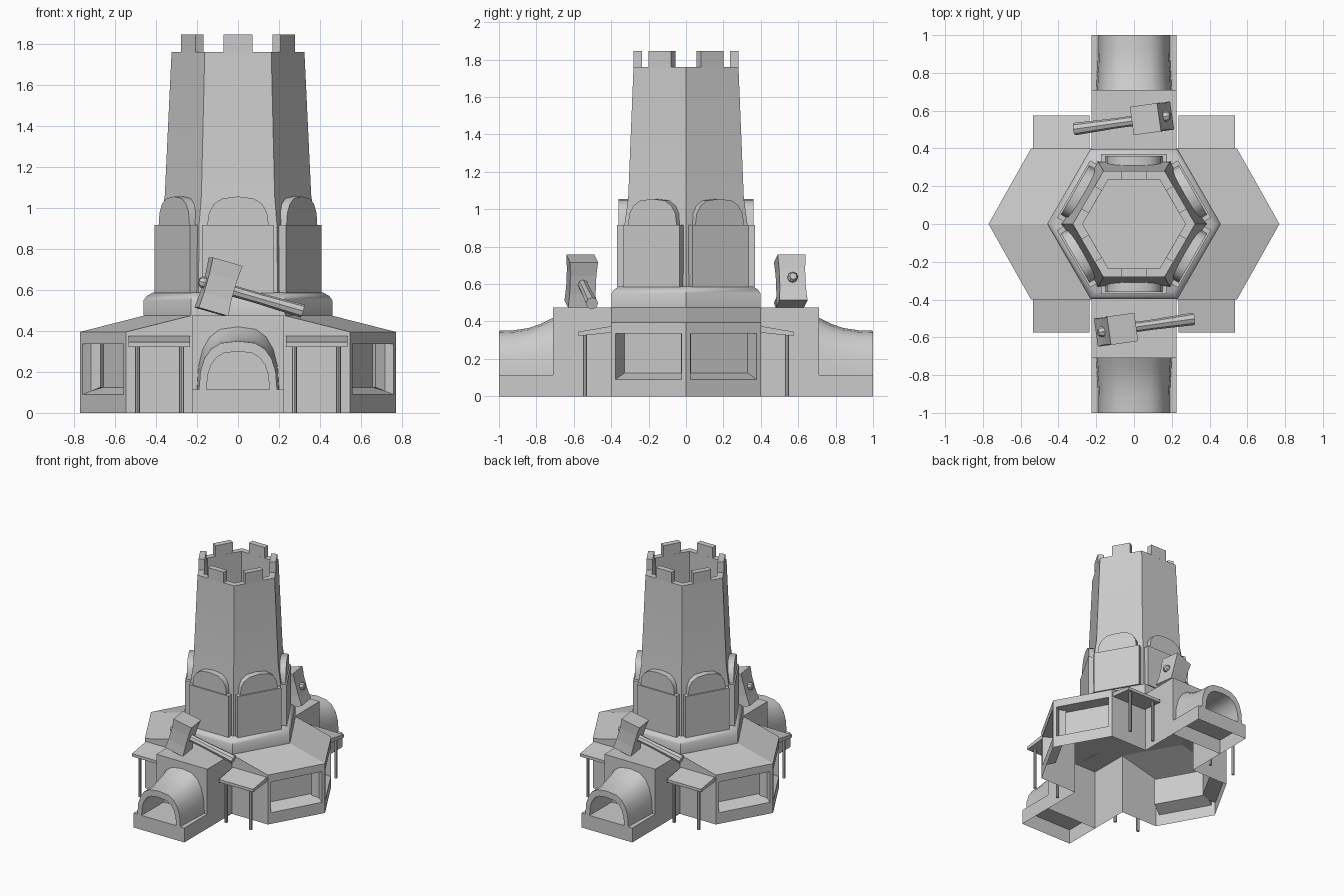
import bpy, bmesh
from math import cos, sin, pi, radians
from mathutils import Matrix, Vector

if "Cube" in bpy.data.objects:
    bpy.data.objects.remove(bpy.data.objects["Cube"], do_unlink=True)

stone = bpy.data.materials.new("grey stone")
stone.use_nodes = True
GREY = (0.6, 0.6, 0.6, 1)
stone.diffuse_color = GREY
stone.node_tree.nodes["Principled BSDF"].inputs["Base Color"].default_value = GREY


def finish(bm, name, matrix=None, smooth=0):
    """Turn a bmesh into a named object."""
    bmesh.ops.remove_doubles(bm, verts=bm.verts, dist=0.0005)
    bmesh.ops.recalc_face_normals(bm, faces=bm.faces)
    if matrix:
        bm.transform(matrix)
    mesh = bpy.data.meshes.new(name)
    bm.to_mesh(mesh)
    bm.free()
    mesh.materials.append(stone)
    ob = bpy.data.objects.new(name, mesh)
    bpy.context.collection.objects.link(ob)
    if smooth:
        bpy.ops.object.select_all(action='DESELECT')
        bpy.context.view_layer.objects.active = ob
        ob.select_set(True)
        bpy.ops.object.shade_smooth_by_angle(angle=radians(smooth))
    return ob


def loft(name, rings, caps=(True, True), closed=True, matrix=None, smooth=0):
    """Skin a list of point rings."""
    bm = bmesh.new()
    vs = [[bm.verts.new(p) for p in ring] for ring in rings]
    n = len(vs[0])
    for a, b in zip(vs, vs[1:]):
        for i in range(n if closed else n - 1):
            j = (i + 1) % n
            bm.faces.new((a[i], a[j], b[j], b[i]))
    for cap, ring in zip(caps, (vs[0], vs[-1])):
        if cap:
            bm.faces.new(ring)
    return finish(bm, name, matrix, smooth)


def ngon(r, z, sides=6, turn=0.0):
    return [(r * cos(2 * pi * i / sides + turn), r * sin(2 * pi * i / sides + turn), z)
            for i in range(sides)]


def rect(x0, x1, y0, y1, z):
    return [(x0, y0, z), (x1, y0, z), (x1, y1, z), (x0, y1, z)]


def box(name, x, y, z, matrix=None, bottom=True):
    return loft(name, [rect(*x, *y, z[0]), rect(*x, *y, z[1])], (bottom, True), matrix=matrix)


def arch(w, base, top, y, segs=10):
    """Rounded arch outline in the plane of y."""
    pts = []
    for i in range(segs + 1):
        c, s = cos(pi * i / segs), max(0, sin(pi * i / segs))
        pts.append((w * abs(c) ** 0.7 * (1 if c > 0 else -1), y, base + (top - base) * s ** 0.85))
    return pts


# Base hall: open-bottomed shell, flat middle with sloped side wings
W, Y, END, EAVE, TOP = 0.225, 0.4, 0.71, 0.395, 0.475
bm = bmesh.new()
windows = []


def face(*pts):
    return bm.faces.new([bm.verts.new(p) for p in pts])


def wall(p, q, zp, zq):
    return face((*p, 0), (*q, 0), (*q, zq), (*p, zp))


face((W, -Y, TOP), (0.455, 0, TOP), (W, Y, TOP), (-W, Y, TOP), (-0.455, 0, TOP), (-W, -Y, TOP))
for sy in (-1, 1):
    wall((-W, sy * END), (W, sy * END), TOP, TOP)
    face(*[(x, y * sy, TOP) for x, y in ((-W, Y), (W, Y), (W, END), (-W, END))])
    for sx in (-1, 1):
        inner, corner, tip = (sx * W, sy * Y), (sx * 0.545, sy * Y), (sx * 0.77, 0)
        wall((sx * W, sy * END), inner, TOP, TOP)
        wall(inner, corner, TOP, EAVE)
        windows.append(wall(corner, tip, EAVE, EAVE))
        face((*inner, TOP), (*corner, EAVE), (*tip, EAVE), (sx * 0.455, 0, TOP))
bmesh.ops.remove_doubles(bm, verts=bm.verts, dist=0.0005)
bmesh.ops.recalc_face_normals(bm, faces=bm.faces)
top_face = max(bm.faces, key=lambda f: f.calc_center_median().z)
if top_face.normal.z < 0:
    bmesh.ops.reverse_faces(bm, faces=bm.faces[:])

# Recessed windows with a sloping sill
for f in windows:
    bmesh.ops.inset_individual(bm, faces=[f], thickness=0.037)
    for v in f.verts:
        v.co.z = 0.09 if v.co.z < 0.2 else 0.335
    shift = -0.1 * f.normal
    new = bmesh.ops.extrude_discrete_faces(bm, faces=[f])["faces"][0]
    for v in new.verts:
        v.co += shift
        if v.co.z < 0.2:
            v.co.z = 0.125
finish(bm, "base_hall")

for side, turn in (("front", 0), ("back", pi)):
    spin = Matrix.Rotation(turn, 4, 'Z')

    # Entrance tunnel with a flared hood
    box(side + "_tunnel_base", (-W, W), (-1, -END), (0, 0.115), spin, bottom=False)
    hood = [(0.2, 0.42, -0.71), (0.197, 0.39, -0.77), (0.193, 0.365, -0.84),
            (0.19, 0.353, -0.92), (0.19, 0.35, -1)]
    rings = [arch(w, 0.115, h, y) for w, h, y in hood]
    rings += [arch(0.153, 0.115, 0.3, y) for y in (-1, -0.72)]
    loft(side + "_tunnel", rings, (False, True), closed=False, matrix=spin, smooth=40)

    # Porches on two posts
    for sx, hand in ((-1, "right"), (1, "left")):
        x0, x1 = sorted((sx * 0.235, sx * 0.535))
        roof = [[(x, -0.4, 0.34), (x, -0.4, 0.375), (x, -0.575, 0.345), (x, -0.575, 0.322)]
                for x in (x0, x1)]
        loft(f"{side}_{hand}_porch_roof", roof, matrix=spin)
        for i, px in enumerate((0.275, 0.49)):
            post = Matrix.Translation((sx * px, -0.54, 0))
            loft(f"{side}_{hand}_porch_post_{i + 1}",
                 [ngon(0.012, 0, 8), ngon(0.012, 0.335, 8)], matrix=spin @ post)

    # Hammer resting on the roof
    pose = (spin @ Matrix.Translation((-0.095, -0.56, 0.615))
            @ Matrix.Rotation(radians(8), 4, 'Z') @ Matrix.Rotation(radians(16), 4, 'Y'))
    loft(side + "_hammer_head",
         [ngon(r, z, 4, pi / 4) for r, z in ((0.107, -0.127), (0.099, -0.05),
                                            (0.099, 0.05), (0.107, 0.127))], matrix=pose)
    along = pose @ Matrix.Rotation(pi / 2, 4, 'Y')
    loft(side + "_hammer_handle",
         [ngon(r, z, 8) for r, z in ((0.018, -0.1), (0.028, -0.085), (0.028, 0.0),
                                     (0.027, 0.2), (0.033, 0.43))], matrix=along, smooth=30)

# Plinth under the tower
loft("plinth", [ngon(r, z) for r, z in ((0.46, 0.475), (0.46, 0.55), (0.445, 0.57), (0.415, 0.587))],
     smooth=40)

# Hollow tapering tower
loft("tower", [ngon(r, z) for r, z in ((0.385, 0.585), (0.38, 0.915), (0.357, 1.06), (0.324, 1.76),
                                       (0.272, 1.76), (0.272, 0.62))], smooth=35)

# Panel, arched cap and merlon on each tower side
for i in range(6):
    m = Matrix.Rotation(i * pi / 3, 4, 'Z')
    box(f"tower_panel_{i + 1}", (-0.175, 0.175), (-0.37, -0.3), (0.585, 0.915), m)
    loft(f"panel_arch_{i + 1}", [arch(0.15, 0.913, 1.055, y, 8) for y in (-0.36, -0.3)],
         matrix=m, smooth=30)
    box(f"merlon_{i + 1}", (-0.07, 0.07), (-0.281, -0.236), (1.755, 1.845), m)
